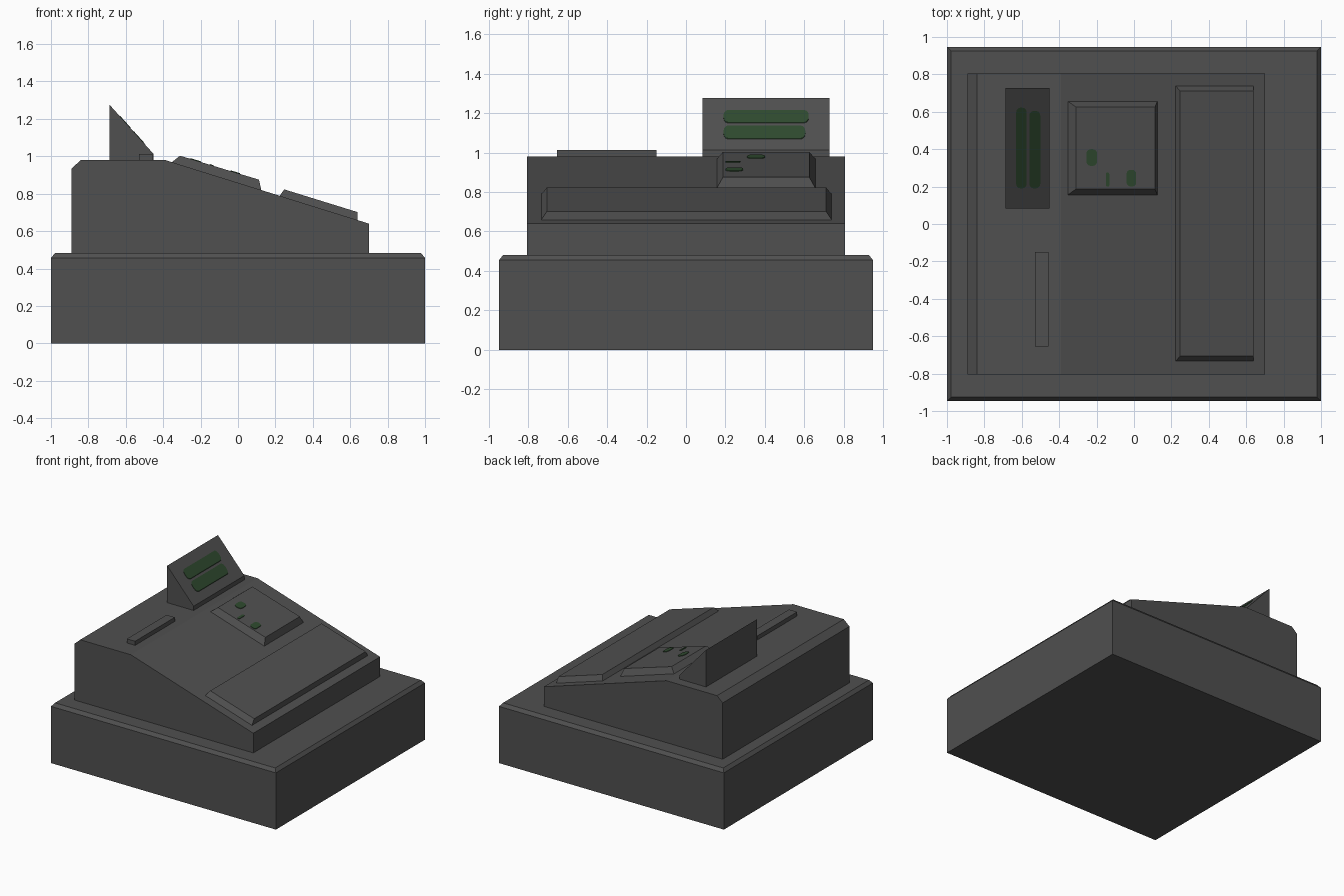
import bpy, bmesh, math

if "Cube" in bpy.data.objects:
    bpy.data.objects.remove(bpy.data.objects["Cube"])


def material(name, rgb):
    m = bpy.data.materials.new(name)
    m.diffuse_color = (*rgb, 1)
    m.use_nodes = True
    m.node_tree.nodes["Principled BSDF"].inputs["Base Color"].default_value = m.diffuse_color
    return m


GREY = material("dark grey plastic", (0.08, 0.08, 0.08))
GREEN = material("dark green display", (0.028, 0.068, 0.028))


def loft(name, lower, upper, mat):
    """Closed solid joining two matching loops of points."""
    bm = bmesh.new()
    a = [bm.verts.new(p) for p in lower]
    b = [bm.verts.new(p) for p in upper]
    n = len(a)
    bm.faces.new(a)
    bm.faces.new(b)
    for i in range(n):
        j = (i + 1) % n
        bm.faces.new((a[i], a[j], b[j], b[i]))
    bmesh.ops.recalc_face_normals(bm, faces=bm.faces)
    me = bpy.data.meshes.new(name)
    bm.to_mesh(me)
    bm.free()
    me.materials.append(mat)
    ob = bpy.data.objects.new(name, me)
    bpy.context.collection.objects.link(ob)
    return ob


def prism(name, profile, y0, y1):
    """Side profile (x, z) extruded along y."""
    return loft(name, [(x, y0, z) for x, z in profile],
                [(x, y1, z) for x, z in profile], GREY)


def rect(x0, x1, y0, y1, height):
    return [(x, y, height(x)) for x, y in
            ((x0, y0), (x1, y0), (x1, y1), (x0, y1))]


def line(xa, za, xb, zb):
    return lambda x: za + (zb - za) * (x - xa) / (xb - xa)


def plate(name, x0, x1, y0, y1, surface):
    """Thin rounded plate lying on a sloped surface."""
    r = 0.42 * min(x1 - x0, y1 - y0)
    pts = []
    for k, (cx, cy) in enumerate(((x1 - r, y1 - r), (x0 + r, y1 - r),
                                  (x0 + r, y0 + r), (x1 - r, y0 + r))):
        for s in range(4):
            t = math.radians(90 * k + 30 * s)
            pts.append((cx + r * math.cos(t), cy + r * math.sin(t)))
    return loft(name, [(x, y, surface(x) - 0.002) for x, y in pts],
                [(x, y, surface(x) + 0.004) for x, y in pts], GREEN)


# cash drawer base with chamfered top rim
W, D, C = 1.0, 0.947, 0.03
drawer = loft("drawer_base", rect(-W, W, -D, D, lambda x: 0),
              rect(-W, W, -D, D, lambda x: 0.456), GREY)
bm = bmesh.new()
bm.from_mesh(drawer.data)
top = max(bm.faces, key=lambda f: f.calc_center_median().z)
cap = bmesh.ops.inset_individual(bm, faces=[top], thickness=C)
for v in top.verts:
    v.co.z = 0.482
bm.to_mesh(drawer.data)
bm.free()

# sloped register body
prism("register_body", [(-0.89, 0.475), (-0.89, 0.935), (-0.84, 0.98), (-0.39, 0.98),
                        (0.70, 0.64), (0.70, 0.475)], -0.805, 0.805)

# wedge display and paper slot
prism("display_wedge", [(-0.688, 0.975), (-0.688, 1.277), (-0.453, 1.014),
                        (-0.453, 0.975)], 0.083, 0.728)
prism("paper_slot", [(-0.53, 0.975), (-0.53, 1.013), (-0.457, 1.013),
                     (-0.457, 0.975)], -0.655, -0.15)

# raised screen panel and key panel on the slope
slope = line(-0.39, 0.978, 0.70, 0.638)
screen_top = line(-0.31, 1.003, 0.112, 0.875)
loft("screen_panel", rect(-0.355, 0.125, 0.155, 0.657, slope),
     rect(-0.31, 0.112, 0.187, 0.625, screen_top), GREY)
loft("key_panel", rect(0.222, 0.638, -0.735, 0.74, slope),
     rect(0.247, 0.638, -0.705, 0.71, line(0.247, 0.823, 0.638, 0.702)), GREY)

# green display bars on the wedge
wedge = line(-0.688, 1.277, -0.453, 1.014)
plate("display_bar_upper", -0.63, -0.574, 0.19, 0.622, wedge)
plate("display_bar_lower", -0.56, -0.501, 0.19, 0.605, wedge)

# green marks on the screen panel
for i, (x0, x1, y0, y1) in enumerate(((-0.255, -0.197, 0.31, 0.40),
                                      (-0.15, -0.132, 0.2, 0.275),
                                      (-0.04, 0.012, 0.2, 0.29))):
    plate(f"screen_mark_{i + 1}", x0, x1, y0, y1, screen_top)
